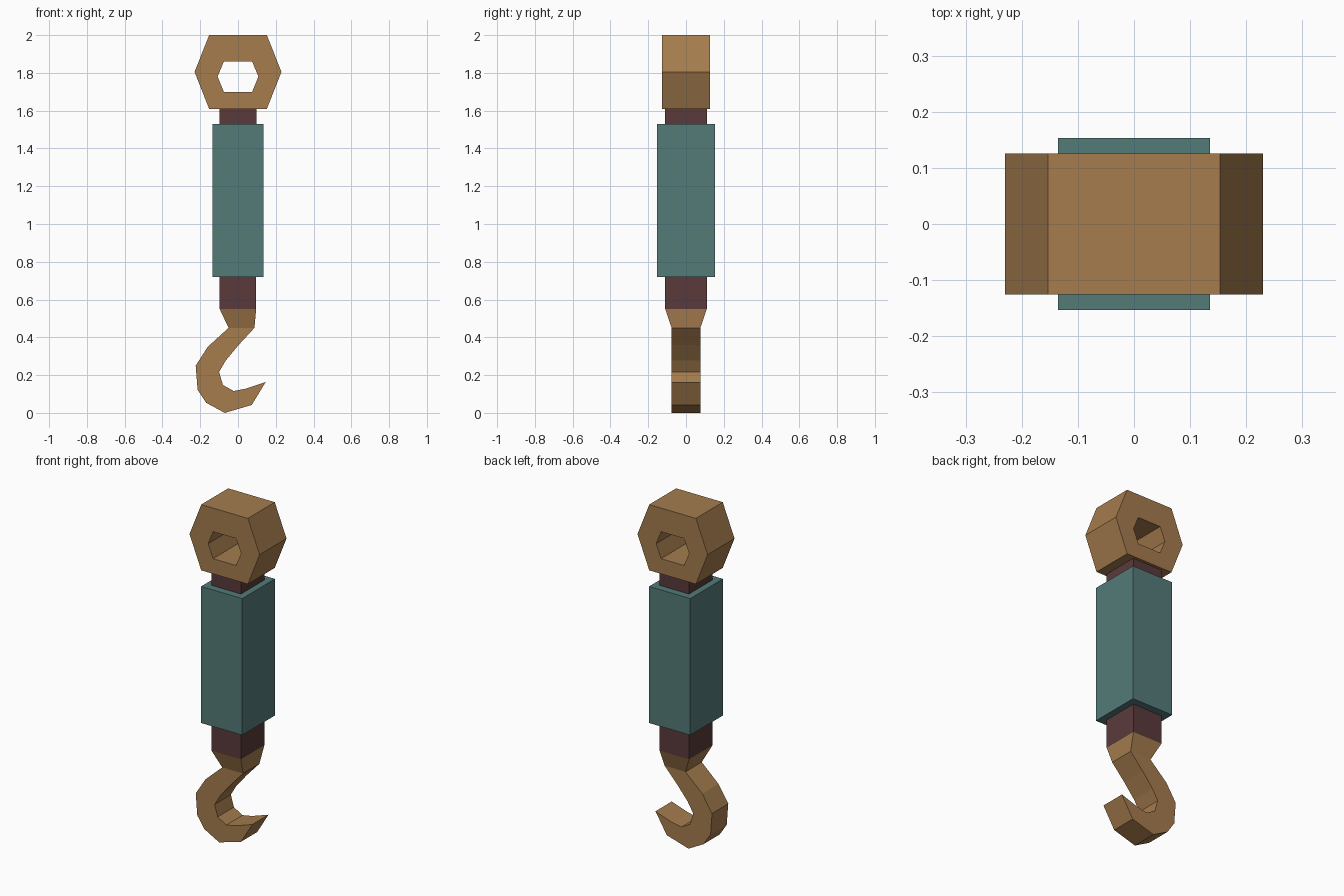
import bpy, bmesh

if "Cube" in bpy.data.objects:
    bpy.data.objects.remove(bpy.data.objects["Cube"])


def material(name, rgb):
    m = bpy.data.materials.new(name)
    m.diffuse_color = (*rgb, 1)
    m.use_nodes = True
    m.node_tree.nodes["Principled BSDF"].inputs["Base Color"].default_value = m.diffuse_color
    return m


BRASS = material("warm_brass", (0.376, 0.202, 0.076))
TEAL = material("dull_teal", (0.087, 0.198, 0.188))
MAROON = material("dark_maroon", (0.102, 0.042, 0.044))


def finish(name, bm, mat):
    bmesh.ops.recalc_face_normals(bm, faces=bm.faces)
    me = bpy.data.meshes.new(name)
    bm.to_mesh(me)
    bm.free()
    me.materials.append(mat)
    ob = bpy.data.objects.new(name, me)
    bpy.context.collection.objects.link(ob)
    return ob


def block(name, mat, low, high):
    """Box or taper between two rectangles (x0, x1, half_y, z)."""
    bm = bmesh.new()
    rings = []
    for x0, x1, y, z in (low, high):
        rings.append([bm.verts.new(p) for p in
                      ((x0, -y, z), (x1, -y, z), (x1, y, z), (x0, y, z))])
    a, b = rings
    bm.faces.new(a)
    bm.faces.new(b)
    for i in range(4):
        j = (i + 1) % 4
        bm.faces.new((a[i], a[j], b[j], b[i]))
    return finish(name, bm, mat)


def plate(name, mat, outline, half_y, hole=None):
    """Extrude an XZ outline along y, with an optional matching hole loop."""
    bm = bmesh.new()
    loops = [[[bm.verts.new((x, y, z)) for x, z in pts]
              for y in (-half_y, half_y)] for pts in (outline, hole) if pts]
    n = len(outline)
    for front, back in loops:
        for i in range(n):
            j = (i + 1) % n
            bm.faces.new((front[i], front[j], back[j], back[i]))
    for side in (0, 1):
        if hole:
            o, h = loops[0][side], loops[1][side]
            for i in range(n):
                j = (i + 1) % n
                bm.faces.new((o[i], o[j], h[j], h[i]))
        else:
            bm.faces.new(loops[0][side])
    return finish(name, bm, mat)


def hexagon(wide, narrow, z0, zm, z1):
    return [(-wide, zm), (-narrow, z1), (narrow, z1),
            (wide, zm), (narrow, z0), (-narrow, z0)]


# Hexagonal eye at the top
plate("top_eye", BRASS, hexagon(0.23, 0.153, 1.61, 1.805, 2.0), 0.126,
      hexagon(0.108, 0.075, 1.70, 1.78, 1.86))

# Collars and grip
block("upper_collar", MAROON, (-0.097, 0.097, 0.11, 1.53), (-0.097, 0.097, 0.11, 1.61))
block("grip", TEAL, (-0.135, 0.135, 0.153, 0.72), (-0.135, 0.135, 0.153, 1.53))
block("lower_collar", MAROON, (-0.097, 0.096, 0.11, 0.55), (-0.097, 0.096, 0.11, 0.72))

# Tapered root and curved hook
block("hook_root", BRASS, (-0.05, 0.087, 0.076, 0.45), (-0.097, 0.096, 0.11, 0.55))
plate("hook", BRASS, [
    (-0.05, 0.45), (-0.16, 0.35), (-0.224, 0.25), (-0.214, 0.122),
    (-0.168, 0.053), (-0.07, 0.0), (0.073, 0.042), (0.147, 0.164),
    (0.04, 0.128), (-0.023, 0.116), (-0.08, 0.148), (-0.10, 0.217),
    (-0.065, 0.277), (0.004, 0.36), (0.087, 0.45)], 0.076)
